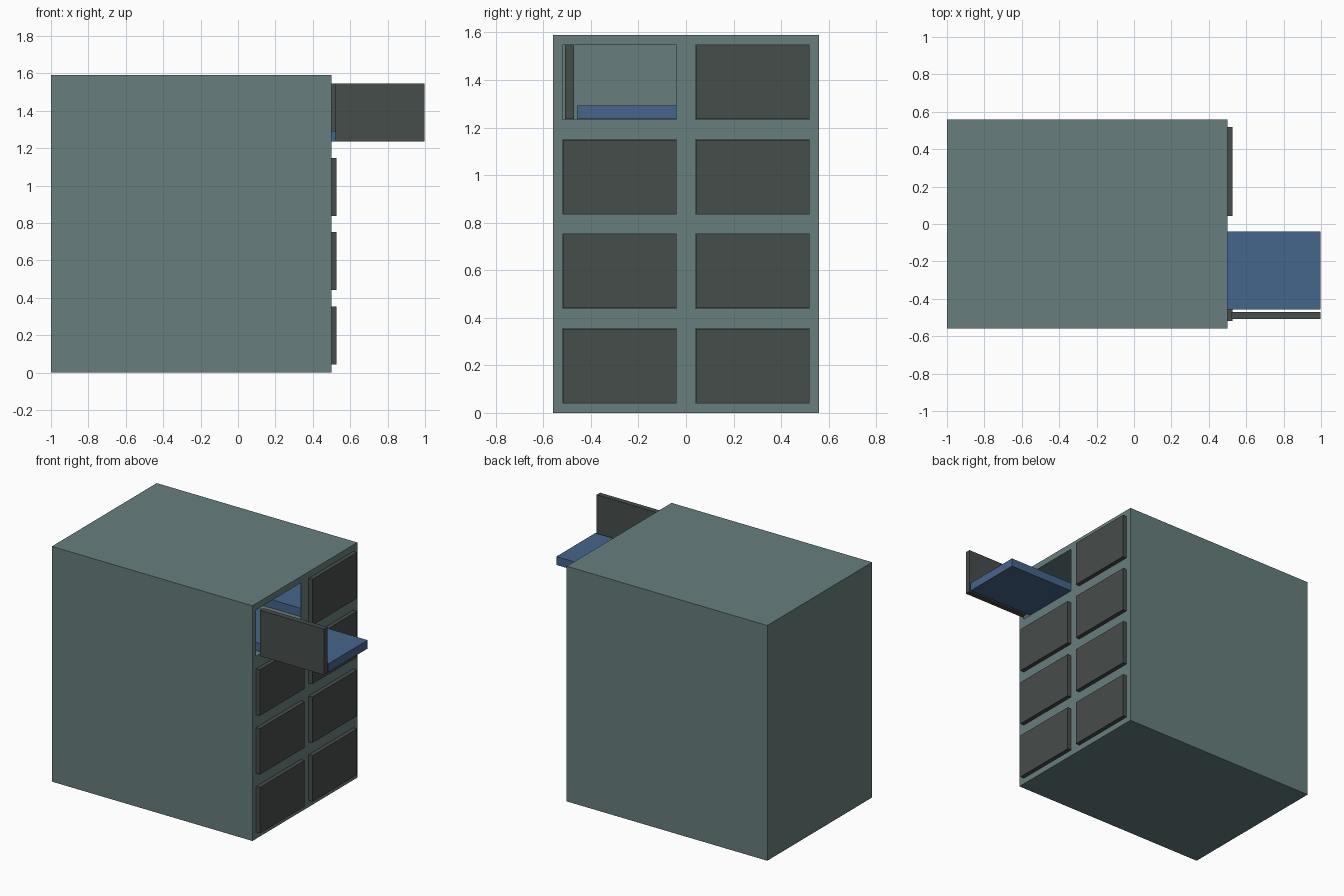
import bpy, bmesh
from mathutils import Matrix, Vector

if "Cube" in bpy.data.objects:
    bpy.data.objects.remove(bpy.data.objects["Cube"])

ROWS = [0.04 + 0.3975 * i for i in range(4)]    # floor height of each row
CELL_W, CELL_H = 0.48, 0.315
COLS = [-0.52, 0.04]                            # left edge of each column
FRONT = 0.5


def material(name, rgb):
    m = bpy.data.materials.new(name)
    m.diffuse_color = (*rgb, 1)
    m.use_nodes = True
    m.node_tree.nodes["Principled BSDF"].inputs["Base Color"].default_value = m.diffuse_color
    return m


def boxes(name, bounds, mat=None):
    """One object made of axis-aligned boxes (x0, x1, y0, y1, z0, z1)."""
    bm = bmesh.new()
    for x0, x1, y0, y1, z0, z1 in bounds:
        centre = Vector(((x0 + x1) / 2, (y0 + y1) / 2, (z0 + z1) / 2))
        size = Matrix.Diagonal((x1 - x0, y1 - y0, z1 - z0, 1))
        bmesh.ops.create_cube(bm, size=1, matrix=Matrix.Translation(centre) @ size)
    me = bpy.data.meshes.new(name)
    bm.to_mesh(me)
    bm.free()
    ob = bpy.data.objects.new(name, me)
    bpy.context.collection.objects.link(ob)
    if mat:
        me.materials.append(mat)
    return ob


def cut(target, cutter):
    mod = target.modifiers.new(cutter.name, 'BOOLEAN')
    mod.operation = 'DIFFERENCE'
    mod.solver = 'EXACT'
    mod.object = cutter
    cutter.hide_render = True
    cutter.display_type = 'WIRE'


teal = material("cabinet_teal", (0.135, 0.21, 0.205))
dark = material("door_dark", (0.062, 0.074, 0.071))
blue = material("tray_blue", (0.06, 0.13, 0.26))

# Cabinet: four full-width shelves behind a thin front frame
cabinet = boxes("cabinet", [(-1, FRONT, -0.56, 0.56, 0, 1.59)], teal)
cut(cabinet, boxes("shelf_space_cutter",
                   [(-0.97, FRONT - 0.005, -0.53, 0.53, z, z + CELL_H) for z in ROWS], teal))
cut(cabinet, boxes("opening_cutter",
                   [(FRONT - 0.03, FRONT + 0.05, y, y + CELL_W, z + 0.001, z + CELL_H - 0.001)
                    for z in ROWS for y in COLS], teal))

# Doors and sliding trays; the top left compartment is open
for r, z in enumerate(ROWS):
    for c, y in enumerate(COLS):
        is_open = (r == 3 and c == 0)
        tag = f"row{r + 1}_col{c + 1}"
        slide = 0.5 if is_open else 0
        boxes("tray_" + tag, [(-0.95 + slide, FRONT - 0.002 + slide,
                               y + 0.062, y + CELL_W - 0.001, z + 0.003, z + 0.06)], blue)
        if is_open:
            door = (0.521, 0.998, -0.508, -0.471, z + 0.003, z + 0.313)
        else:
            door = (FRONT - 0.008, 0.527, y + 0.002, y + CELL_W - 0.001, z + 0.003, z + 0.313)
        boxes("door_" + tag, [door], dark)
